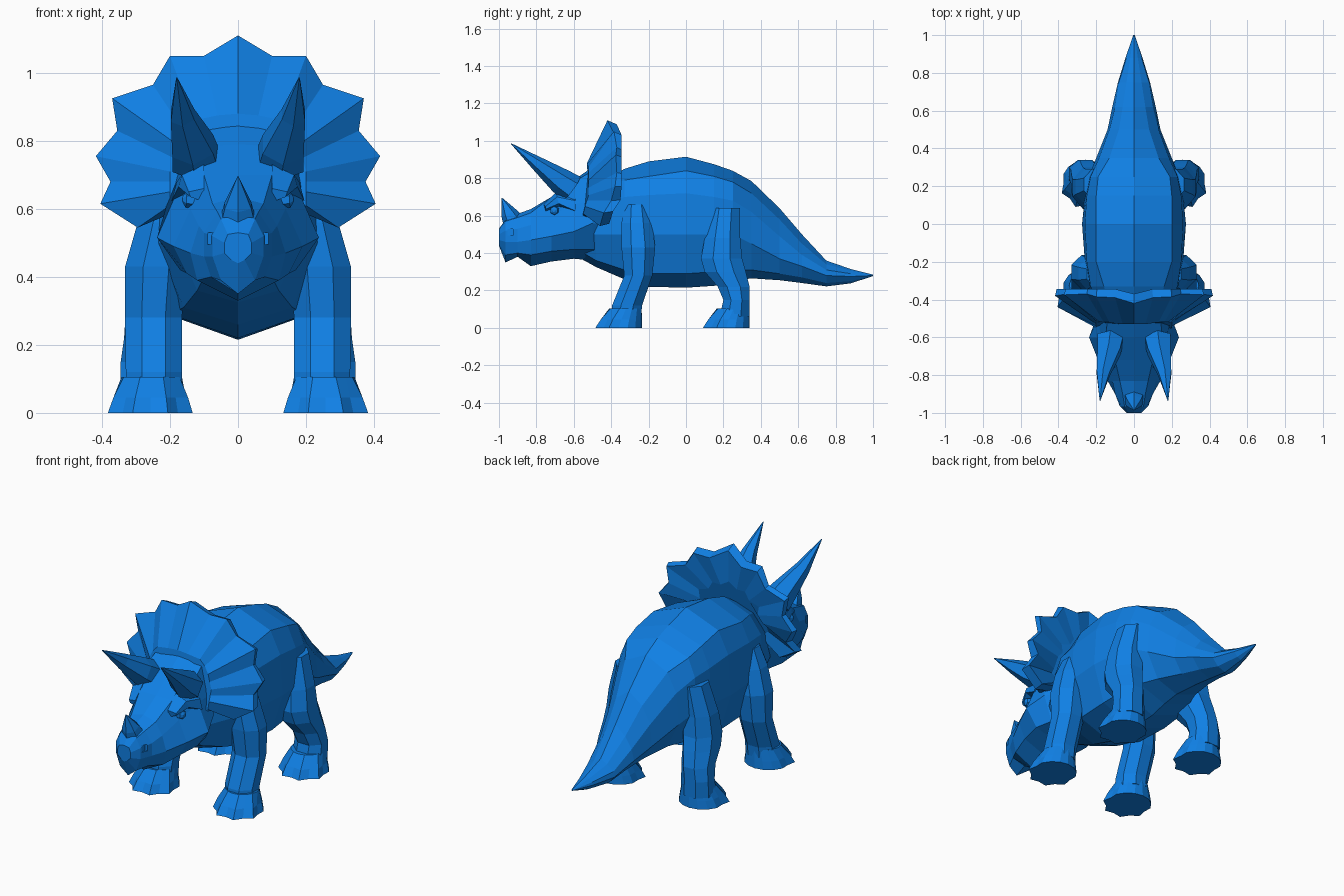
import bpy, bmesh, math
from mathutils import Vector

blue = bpy.data.materials.new("bright_blue")
blue.diffuse_color = (0.005, 0.215, 0.78, 1)


def finish(bm, name):
    bmesh.ops.remove_doubles(bm, verts=bm.verts, dist=0.0005)
    bmesh.ops.recalc_face_normals(bm, faces=bm.faces)
    me = bpy.data.meshes.new(name)
    bm.to_mesh(me)
    bm.free()
    me.materials.append(blue)
    ob = bpy.data.objects.new(name, me)
    bpy.context.collection.objects.link(ob)
    return ob


def loft(name, rings, flip=1):
    """Skin closed rings of points and cap both ends; flip=-1 mirrors in x."""
    bm = bmesh.new()
    vs = [[bm.verts.new((p[0] * flip, p[1], p[2])) for p in r] for r in rings]
    n = len(rings[0])
    for a, b in zip(vs, vs[1:]):
        for i in range(n):
            j = (i + 1) % n
            bm.faces.new((a[i], a[j], b[j], b[i]))
    bm.faces.new(vs[0])
    bm.faces.new(vs[-1])
    return finish(bm, name)


def mirrored(half):
    """Close a half outline that starts and ends on the centre line."""
    return half + [(-x, y, z) for x, y, z in half[-2:0:-1]]


def section(y, top, *rest):
    *sides, bottom = rest
    return mirrored([(0, y, top)] + [(x, y, z) for x, z in sides] + [(0, y, bottom)])


def oval(x0, x1, y0, y1, z, n=8, tilt=0.0):
    cx, cy, rx, ry = (x0 + x1) / 2, (y0 + y1) / 2, (x1 - x0) / 2, (y1 - y0) / 2
    k = 1 / math.cos(math.pi / n)
    pts = []
    for i in range(n):
        a = 2 * math.pi * (i + 0.5) / n
        dx = rx * k * math.cos(a)
        pts.append((cx + dx, cy + ry * k * math.sin(a), z - tilt * dx))
    return pts


def spike(name, stations, n, flip=1):
    """Tapering horn through (centre, radius) stations."""
    pts = [Vector(c) for c, r in stations]
    d = (pts[-1] - pts[0]).normalized()
    u = d.cross(Vector((1, 0, 0))).normalized()
    v = d.cross(u)
    rings = [[p + (u * math.cos(t) + v * math.sin(t)) * r
              for t in (2 * math.pi * i / n for i in range(n))]
             for p, (c, r) in zip(pts, stations)]
    return loft(name, rings, flip)


# Body and tail
loft("body_and_tail", [
    section(-.58, .72, (.08, .70), (.12, .62), (.13, .50), (.09, .42), .38),
    section(-.48, .76, (.10, .74), (.16, .64), (.18, .50), (.12, .36), .325),
    section(-.33, .85, (.16, .79), (.23, .70), (.24, .50), (.16, .31), .26),
    section(-.20, .89, (.20, .81), (.25, .71), (.26, .50), (.20, .29), .22),
    section(0, .915, (.20, .84), (.26, .72), (.275, .50), (.21, .29), .215),
    section(.15, .875, (.20, .81), (.25, .70), (.26, .50), (.20, .30), .225),
    section(.25, .84, (.19, .78), (.23, .68), (.24, .50), (.17, .31), .25),
    section(.35, .785, (.13, .72), (.185, .62), (.20, .45), (.13, .31), .265),
    section(.50, .64, (.08, .58), (.13, .49), (.14, .37), (.09, .29), .255),
    section(.62, .50, (.06, .45), (.10, .39), (.115, .33), (.07, .27), .24),
    section(.75, .36, (.04, .34), (.08, .31), (.085, .28), (.05, .24), .222),
    section(.88, .315, (.02, .305), (.04, .29), (.045, .275), (.025, .25), .238),
    section(1.0, .285, (.003, .284), (.004, .282), (.004, .28), (.003, .278), .277),
])

# Head with beak, cheeks and jaw
head = loft("head", [
    section(-1.0, .53, (.03, .525), (.04, .50), (.04, .47), (.02, .45), .44),
    section(-.965, .58, (.05, .57), (.075, .52), (.075, .46), (.05, .39), .35),
    section(-.90, .61, (.06, .59), (.10, .53), (.10, .46), (.08, .40), .38),
    section(-.83, .635, (.075, .615), (.115, .55), (.14, .47), (.12, .39), .33),
    section(-.72, .70, (.10, .70), (.14, .60), (.19, .49), (.15, .41), .355),
    section(-.60, .79, (.15, .78), (.175, .66), (.238, .515), (.17, .42), .37),
    section(-.50, .86, (.14, .84), (.19, .68), (.20, .56), (.15, .42), .36),
    section(-.43, .80, (.10, .78), (.16, .68), (.15, .55), (.10, .42), .36),
])

# Frill: scalloped rim with front, edge and back surfaces
rim = [(0, -.42, 1.11), (.10, -.39, 1.05), (.20, -.385, 1.05), (.25, -.37, .965),
       (.37, -.375, .925), (.355, -.37, .83), (.418, -.38, .755), (.375, -.40, .68),
       (.405, -.44, .615), (.295, -.46, .545), (.20, -.49, .585)]
root = [(0, -.53, .88), (.06, -.53, .875), (.13, -.52, .86), (.16, -.52, .83),
        (.18, -.52, .79), (.19, -.52, .75), (.20, -.52, .71), (.20, -.53, .68),
        (.20, -.54, .65), (.20, -.55, .61), (.17, -.56, .585)]
rim_back = [(x * .98, min(y + .05, -.345), .75 + (z - .75) * .94) for x, y, z in rim]
hollow = [(x * .5, -.375 - .06 * (z < .7), .72 + (z - .72) * .5) for x, y, z in rim]


def around(half):
    return half + [(-x, y, z) for x, y, z in half[:0:-1]]


loft("frill", [around(root), around(rim), around(rim_back), around(hollow)])

# Nose horn
spike("nose_horn", [((0, -.915, .555), .062), ((0, -.945, .61), .045),
                    ((0, -.985, .695), .002)], 6)

for side, s in (("left", 1), ("right", -1)):
    # Brow horns
    spike("brow_horn_" + side, [((.125, -.61, .745), .078), ((.133, -.67, .785), .07),
                                ((.163, -.79, .875), .04), ((.18, -.935, .985), .002)], 6, s)
    # Brow ridge over the eye, and the eye
    loft("brow_ridge_" + side, [
        [(.10, -.76, .66), (.145, -.75, .65), (.14, -.75, .635), (.10, -.75, .62)],
        [(.10, -.69, .73), (.165, -.69, .70), (.175, -.68, .665), (.12, -.68, .64)],
        [(.10, -.60, .75), (.18, -.59, .68), (.195, -.59, .625), (.12, -.59, .60)]], s)
    spike("eye_" + side, [((.13, -.70, .627), .028), ((.155, -.705, .627), .022),
                          ((.163, -.707, .627), .008)], 6, s)
    # Nostril hollow
    cut = loft("nostril_cutter_" + side, [oval(.065, .088, -.955, -.925, .495, 4),
                                          oval(.062, .085, -.955, -.925, .53, 4)], s)
    for v in cut.data.vertices:
        v.co.x += s * .012
    cut.hide_render = True
    cut.hide_viewport = True
    mod = head.modifiers.new("nostril_" + side, 'BOOLEAN')
    mod.operation = 'DIFFERENCE'
    mod.solver = 'EXACT'
    mod.object = cut

    # Legs
    loft("front_leg_" + side, [
        oval(.165, .33, -.40, -.24, .06), oval(.165, .33, -.395, -.235, .12),
        oval(.165, .332, -.33, -.18, .28), oval(.15, .332, -.345, -.165, .43),
        oval(.14, .295, -.345, -.18, .56), oval(.13, .25, -.33, -.20, .66)], s)
    loft("hind_leg_" + side, [
        oval(.175, .345, .18, .34, .06), oval(.18, .345, .20, .34, .15),
        oval(.175, .335, .17, .34, .22), oval(.16, .33, .10, .32, .30),
        oval(.14, .325, .08, .30, .37), oval(.13, .31, .10, .29, .48),
        oval(.12, .265, .13, .29, .64)], s)

    # Feet: toes zigzag around the front of the sole
    for part, back, front in (("front_foot_", -.23, -.49), ("hind_foot_", .345, .085)):
        rings = []
        for z, size, toe in ((0, 1, .15), (.045, .88, .13), (.105, .66, .0)):
            ring = []
            for i in range(16):
                a = 2 * math.pi * i / 16 - math.pi / 2 + math.pi / 16 * 2
                facing = math.sin(a) < .3
                r = size * (1 - (toe if facing and i % 2 else 0))
                if not facing:
                    r *= .93
                cy = (front + back) / 2 + .13 * (1 - size) * .9
                ring.append((.258 - .012 * (1 - size) + .135 * r * math.cos(a),
                             cy + .135 * r * math.sin(a), z))
            rings.append(ring)
        loft(part + side, rings, s)
